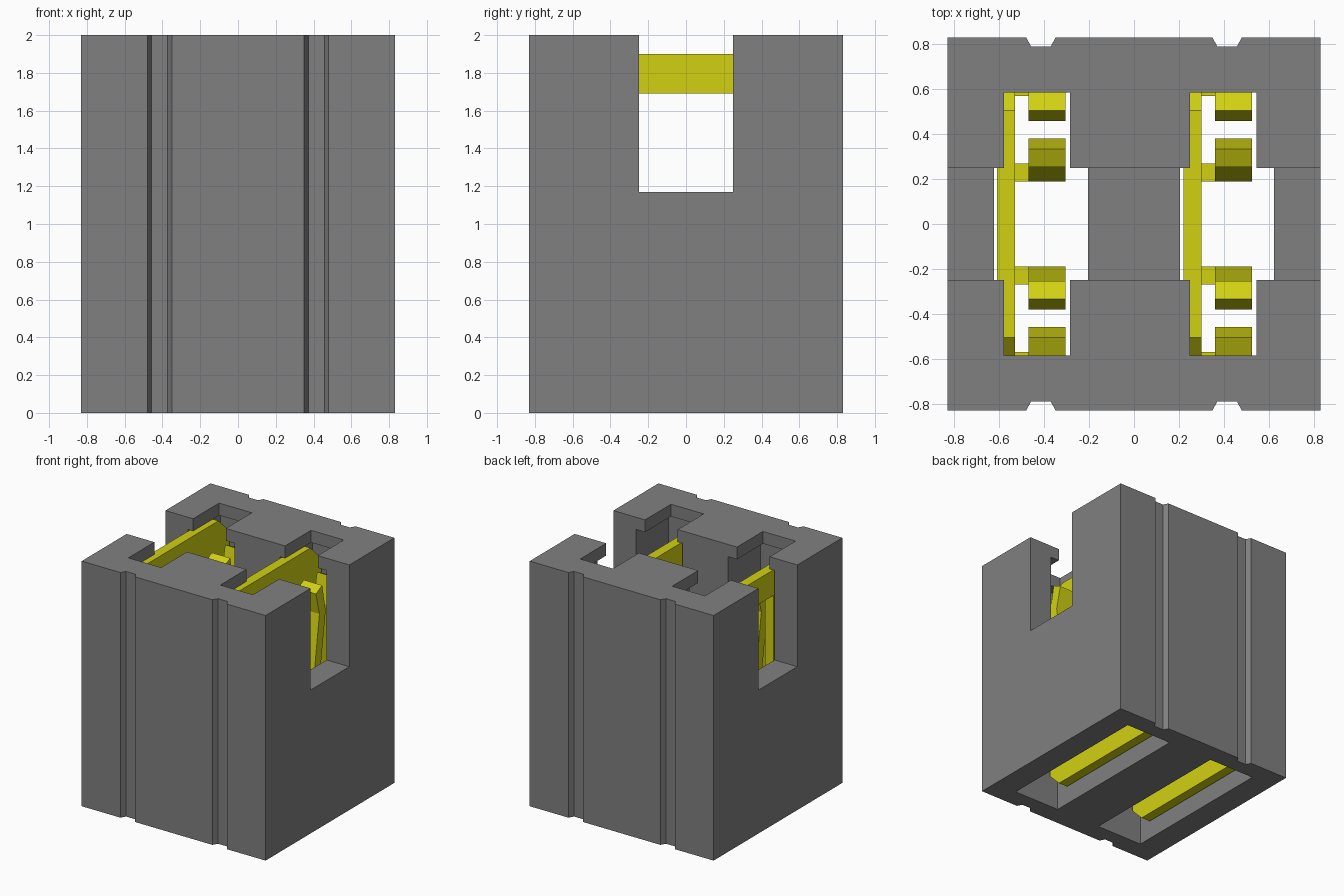
import bpy, bmesh
from mathutils import Vector

if "Cube" in bpy.data.objects:
    bpy.data.objects.remove(bpy.data.objects["Cube"], do_unlink=True)


def material(name, color):
    m = bpy.data.materials.new(name)
    m.use_nodes = True
    m.diffuse_color = (*color, 1)
    bsdf = next(n for n in m.node_tree.nodes if n.type == 'BSDF_PRINCIPLED')
    bsdf.inputs["Base Color"].default_value = (*color, 1)
    return m


GREY = material("housing grey", (0.216, 0.216, 0.216))
YELLOW = material("contact yellow", (0.64, 0.64, 0.006))


def prism(name, points, vector, mat):
    """Extrude a flat 3D outline along a vector."""
    bm = bmesh.new()
    face = bm.faces.new([bm.verts.new(p) for p in points])
    ext = bmesh.ops.extrude_face_region(bm, geom=[face])
    moved = [g for g in ext["geom"] if isinstance(g, bmesh.types.BMVert)]
    bmesh.ops.translate(bm, verts=moved, vec=Vector(vector))
    bmesh.ops.recalc_face_normals(bm, faces=bm.faces)
    mesh = bpy.data.meshes.new(name)
    bm.to_mesh(mesh)
    bm.free()
    mesh.materials.append(mat)
    ob = bpy.data.objects.new(name, mesh)
    bpy.context.collection.objects.link(ob)
    return ob


def box(name, x0, x1, y0, y1, z0, z1, mat):
    outline = [(x0, y0, z0), (x1, y0, z0), (x1, y1, z0), (x0, y1, z0)]
    return prism(name, outline, (0, 0, z1 - z0), mat)


def side_prism(name, x0, x1, yz, mat):
    return prism(name, [(x0, y, z) for y, z in yz], (x1 - x0, 0, 0), mat)


def cut(ob, cutters):
    """Subtract the cutters, bake the result and discard them."""
    for c in cutters:
        c.hide_render = True
        mod = ob.modifiers.new("cut", 'BOOLEAN')
        mod.operation = 'DIFFERENCE'
        mod.solver = 'EXACT'
        mod.object = c
    bpy.context.view_layer.update()
    graph = bpy.context.evaluated_depsgraph_get()
    mesh = bpy.data.meshes.new_from_object(ob.evaluated_get(graph))
    ob.modifiers.clear()
    ob.data = mesh
    for c in cutters:
        bpy.data.objects.remove(c, do_unlink=True)


H = 0.83                       # half width of the housing
CENTRES = {"left": 0.415, "right": -0.415}

# Housing outline with two shallow trapezoid grooves on front and back
front = [(-H, -H)]
for gx in (-0.415, 0.415):
    front += [(gx - 0.065, -H), (gx - 0.043, -H + 0.04),
              (gx + 0.043, -H + 0.04), (gx + 0.065, -H)]
front.append((H, -H))
outline = front + [(-x, -y) for x, y in front]
housing = prism("housing", [(x, y, 0) for x, y in outline], (0, 0, 2), GREY)

# Cross slot, then a wide cavity and a narrower top mouth for each pole
cutters = [box("slot_cutter", -1, 1, -0.25, 0.25, 1.17, 2.1, GREY)]
for cx in CENTRES.values():
    cutters.append(box("cavity_cutter", cx - 0.21, cx + 0.21, -0.67, 0.67, -0.1, 1.9, GREY))
    cutters.append(box("mouth_cutter", cx - 0.165, cx + 0.13, -0.585, 0.585, 1.8, 2.1, GREY))
cut(housing, cutters)

# Outline of one spring finger in (y, z): base, pinch point, flared tip
FINGER = [(0.19, 0.40), (0.19, 0.75), (0.30, 1.50), (0.255, 1.68),
          (0.335, 1.72), (0.38, 1.50), (0.27, 0.75), (0.27, 0.40)]
ARM = [(0.19, 0.40), (0.27, 0.40), (0.27, 0.75), (0.19, 0.75)]

for side, cx in CENTRES.items():
    # Contact plate with clipped corners and a central window
    half = [(0.54, 0.14), (0.65, 0.25), (0.65, 1.76), (0.505, 1.899)]
    plate_outline = half + [(-y, z) for y, z in reversed(half)]
    plate = side_prism(f"{side}_contact_plate", cx - 0.195, cx - 0.115,
                       plate_outline, YELLOW)
    cut(plate, [box("window_cutter", cx - 0.3, cx, -0.26, 0.26, 0.8, 1.69, YELLOW)])

    # Two facing spring fingers on the front and on the back half
    for end, sign in (("front", -1), ("back", 1)):
        for place, flip in (("inner", False), ("outer", True)):
            def place_yz(pts):
                return [(sign * (0.84 - y if flip else y), z) for y, z in pts]
            label = f"{side}_{end}_{place}"
            side_prism(label + "_finger", cx - 0.055, cx + 0.11, place_yz(FINGER), YELLOW)
            side_prism(label + "_arm", cx - 0.115, cx - 0.055, place_yz(ARM), YELLOW)
